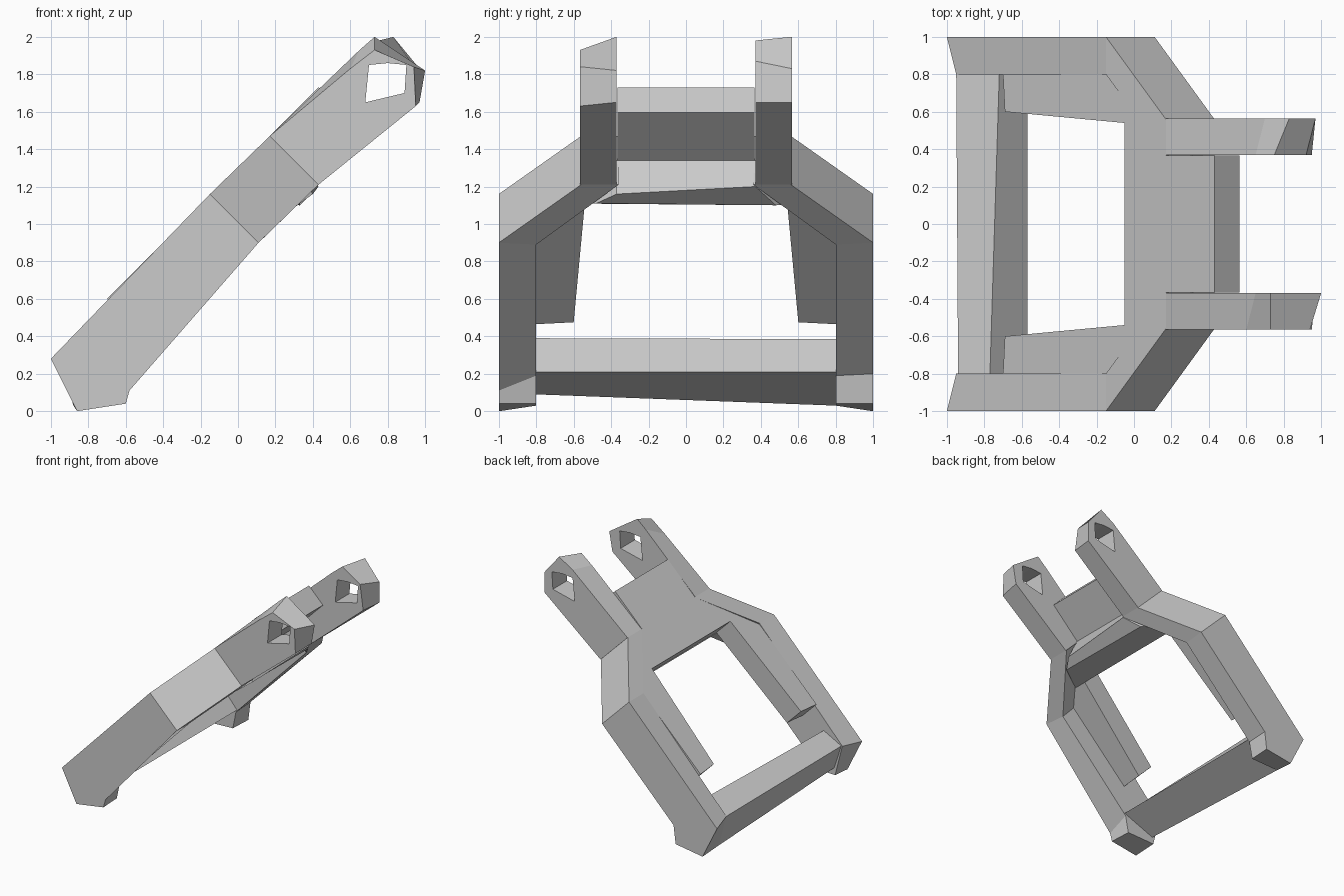
import bpy
import bmesh

cube = bpy.data.objects.get("Cube")
if cube:
    bpy.data.objects.remove(cube, do_unlink=True)

grey = bpy.data.materials.new("plain_grey")
grey.use_nodes = True
colour = (0.6, 0.6, 0.6, 1)
grey.diffuse_color = colour
grey.node_tree.nodes["Principled BSDF"].inputs["Base Color"].default_value = colour


def loft(name, loops, ring=False):
    """Bridge equal loops of points; cap the ends, or join them into a ring."""
    bm = bmesh.new()
    rows = [[bm.verts.new(p) for p in loop] for loop in loops]
    n = len(rows[0])
    pairs = list(zip(rows, rows[1:]))
    if ring:
        pairs.append((rows[-1], rows[0]))
    else:
        bm.faces.new(rows[0])
        bm.faces.new(rows[-1])
    for a, b in pairs:
        for i in range(n):
            j = (i + 1) % n
            bm.faces.new((a[i], a[j], b[j], b[i]))
    bmesh.ops.recalc_face_normals(bm, faces=bm.faces)
    mesh = bpy.data.meshes.new(name)
    bm.to_mesh(mesh)
    bm.free()
    mesh.materials.append(grey)
    obj = bpy.data.objects.new(name, mesh)
    bpy.context.collection.objects.link(obj)
    return obj


def at(y, profile):
    """Place an x-z profile at a given y."""
    return [(x, y, z) for x, z in profile]


# Section shared by the bent shoulder and the lug
SHOULDER_TOP, SHOULDER_LOW = (0.17, 1.47), (0.43, 1.21)
HOLE = [(0.69, 1.75), (0.70, 1.85), (0.80, 1.86), (0.90, 1.85), (0.89, 1.70), (0.68, 1.65)]

# Faceted lug tips: outer then inner outline for each side
TIPS = {
    "left_y": ([(0.70, 1.92), (0.83, 2.0), (0.97, 1.83), (0.97, 1.65)],
               [(0.65, 1.90), (0.75, 1.98), (0.92, 1.87), (0.95, 1.65)]),
    "right_y": ([(0.60, 1.83), (0.73, 1.93), (0.94, 1.84), (0.95, 1.63)],
                [(0.65, 1.93), (0.73, 2.0), (1.0, 1.82), (0.97, 1.65)]),
}

for side, s in (("left_y", 1), ("right_y", -1)):
    label = "back" if s > 0 else "front"
    heel = 0.2 if s > 0 else 0.11

    # Straight side rail with a blunt foot
    outer = [(-1, 0.28), (-0.15, 1.16), (0.11, 0.9), (-0.58, heel), (-0.6, 0.04), (-0.86, 0.0)]
    inner = [(-0.95, 0.3), (-0.15, 1.16), (0.10, 0.89), (-0.58, 0.19), (-0.61, 0.04), (-0.88, 0.03)]
    loft(label + "_rail", [at(s, outer), at(0.8 * s, inner)])

    # Shoulder bending in towards the lug
    loft(label + "_shoulder", [
        [(-0.15, s, 1.16), (0.11, s, 0.9), (0.10, 0.8 * s, 0.89), (-0.15, 0.8 * s, 1.16)],
        [(x, y * s, z) for (x, z), y in ((SHOULDER_TOP, 0.56), (SHOULDER_LOW, 0.56),
                                         (SHOULDER_LOW, 0.36), (SHOULDER_TOP, 0.36))]])

    # Lug with a hole through it
    out_tip, in_tip = TIPS[side]
    loft(label + "_lug", [
        at(0.565 * s, [SHOULDER_TOP, *out_tip, SHOULDER_LOW]),
        at(0.37 * s, [SHOULDER_TOP, *in_tip, SHOULDER_LOW]),
        at(0.37 * s, HOLE),
        at(0.565 * s, HOLE)], ring=True)

# Sloping top plate with two long flanges around the opening
half = [(0.43, 0.365), (0.17, 0.365), (-0.15, 0.8), (-0.70, 0.8), (-0.69, 0.6), (-0.05, 0.54)]
outline = half + [(x, -y) for x, y in reversed(half)]
loft("top_plate", [[(x + d, y, x + 1.3 - d) for x, y in outline] for d in (0, 0.135)])

# Wedge rib under the plate
rib_y = (0.37, 0.37, 0.48, 0.66)
left_rib = [(0.31, 1.34), (0.43, 1.2), (0.33, 1.10), (0.08, 1.11)]
right_rib = [(0.31, 1.34), (0.40, 1.16), (0.33, 1.11), (0.08, 1.11)]
loft("under_rib", [[(x, s * y, z) for (x, z), y in zip(profile, rib_y)]
                   for s, profile in ((1, left_rib), (-1, right_rib))])

# Lower cross bar between the feet
loft("cross_bar", [
    at(-0.8, [(-0.94, 0.3), (-0.77, 0.39), (-0.57, 0.21), (-0.87, 0.09)]),
    at(0.8, [(-0.95, 0.3), (-0.72, 0.385), (-0.57, 0.21), (-0.88, 0.03)])])
